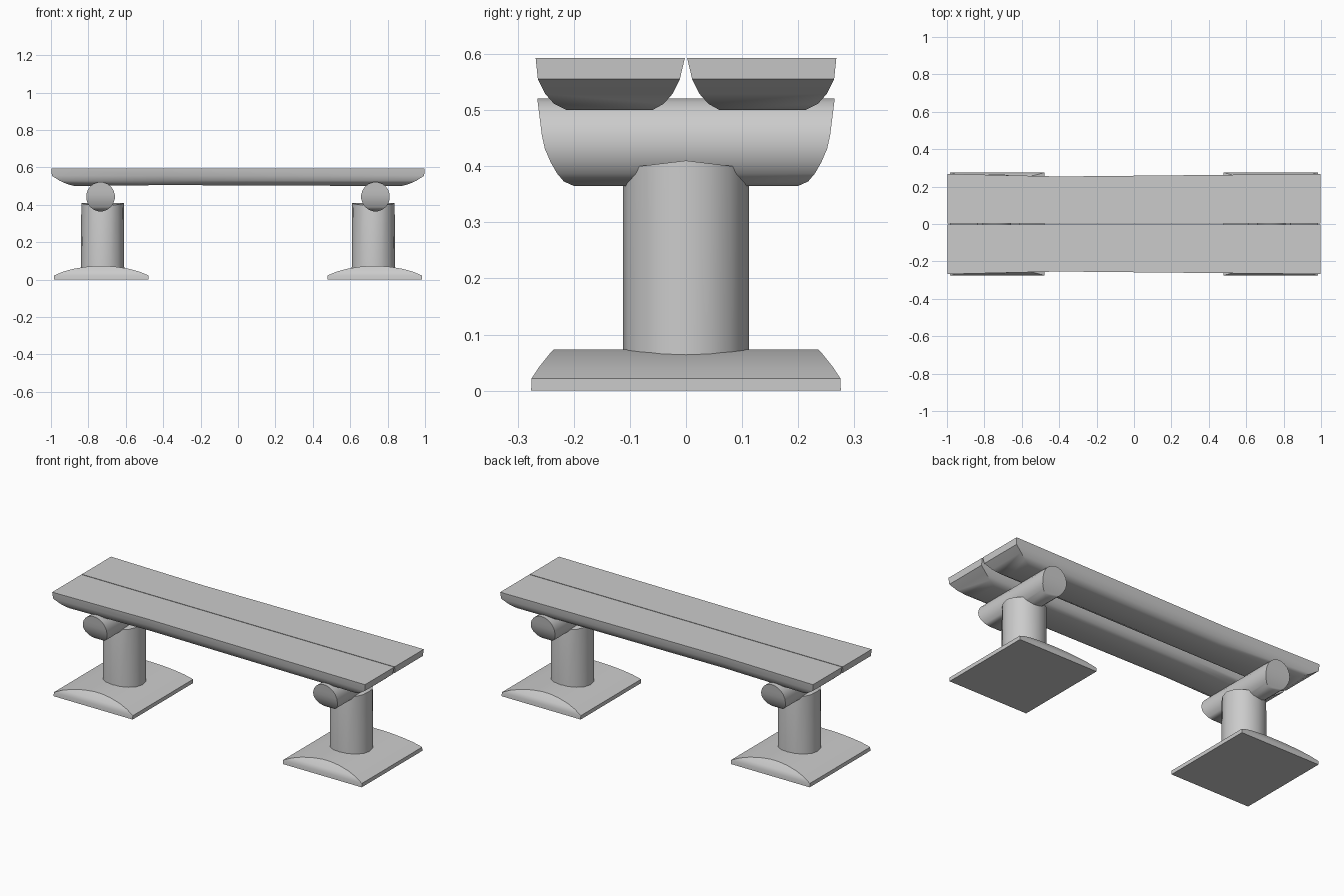
import bpy, bmesh
from math import sin, cos, pi, radians, sqrt

if "Cube" in bpy.data.objects:
    bpy.data.objects.remove(bpy.data.objects["Cube"])


def finish(name, bm, angle=35):
    bmesh.ops.recalc_face_normals(bm, faces=bm.faces)
    me = bpy.data.meshes.new(name)
    bm.to_mesh(me)
    bm.free()
    ob = bpy.data.objects.new(name, me)
    bpy.context.collection.objects.link(ob)
    bpy.ops.object.select_all(action='DESELECT')
    ob.select_set(True)
    bpy.context.view_layer.objects.active = ob
    bpy.ops.object.shade_smooth_by_angle(angle=radians(angle))
    return ob


def stack(layers):
    """Log-like solid from rectangles (x0, x1, y0, y1, z) stacked upwards."""
    bm = bmesh.new()
    rings = [[bm.verts.new(p) for p in ((x0, y0, z), (x1, y0, z), (x1, y1, z), (x0, y1, z))]
             for x0, x1, y0, y1, z in layers]
    for a, b in zip(rings, rings[1:]):
        for i in range(4):
            j = (i + 1) % 4
            bm.faces.new((a[i], a[j], b[j], b[i]))
    bm.faces.new(rings[0][::-1])
    bm.faces.new(rings[-1])
    return bm


# seat planks: half logs, flat side up, ends undercut, slightly waisted
plank = [(0.875, 0.060, 0.213, 0.500), (0.915, 0.040, 0.235, 0.511),
         (0.955, 0.024, 0.251, 0.529), (0.995, 0.011, 0.264, 0.555),
         (0.998, 0.002, 0.268, 0.593)]
for name, s in (("front_plank", -1), ("back_plank", 1)):
    bm = stack([(-l, l, s * a, s * b, z) for l, a, b, z in plank])
    bmesh.ops.bisect_plane(bm, geom=bm.verts[:] + bm.edges[:] + bm.faces[:],
                           plane_co=(-0.4, 0, 0), plane_no=(1, 0, 0))
    for v in bm.verts:
        if abs(v.co.x + 0.4) < 0.01:
            if abs(v.co.y) > 0.14:
                v.co.y -= s * 0.014
            if v.co.z < 0.51:
                v.co.z += 0.005
    finish(name, bm)


def bar_half_length(z):
    if z > 0.44:
        return 0.255 + (z - 0.44) * 0.125
    return 0.2 + 0.055 * sqrt(max(0, (z - 0.365) / 0.075))


for side, s in (("left", -1), ("right", 1)):
    # foot: half log, flat side down, ends bevelled
    cx = 0.731 * s
    foot = [(0.252, 0.276, 0.0), (0.252, 0.275, 0.022), (0.205, 0.262, 0.042),
            (0.150, 0.250, 0.057), (0.085, 0.241, 0.068), (0.025, 0.236, 0.073)]
    finish(side + "_foot", stack([(cx - w, cx + w, -l, l, z) for w, l, z in foot]))

    # post: round log with a saddle-cut top
    cx = 0.724 * s
    bm = bmesh.new()
    n = 16
    low, top = [], []
    for i in range(n):
        x, y = 0.116 * cos(2 * pi * i / n), 0.112 * sin(2 * pi * i / n)
        zt = 0.41 - 0.012 * (abs(y) / 0.1) if abs(y) < 0.105 else 0.366
        low.append(bm.verts.new((cx + x, y, 0.04)))
        top.append(bm.verts.new((cx + x * 0.98, y, zt)))
    for i in range(n):
        j = (i + 1) % n
        bm.faces.new((low[i], low[j], top[j], top[i]))
    # saddle surface in strips across x
    for i in range(n // 4):
        for sg in (1, -1):
            a, b = i * sg, (i + 1) * sg
            c, d = (n // 2 - i * sg) % n, (n // 2 - (i + 1) * sg) % n
            q = list(dict.fromkeys((top[a], top[b], top[d], top[c])))
            bm.faces.new(q)
    bm.faces.new(low[::-1])
    finish(side + "_post", bm)

    # cross bar: round log with ends cut back underneath
    cx = 0.735 * s
    layers = []
    k = 10
    for i in range(k):
        t = -pi / 2 + pi * (i + 0.5) / k
        w, z = 0.077 * cos(t), 0.443 + 0.079 * sin(t)
        l = bar_half_length(z)
        layers.append((cx - w, cx + w, -l, l, z))
    finish(side + "_cross_bar", stack(layers))
